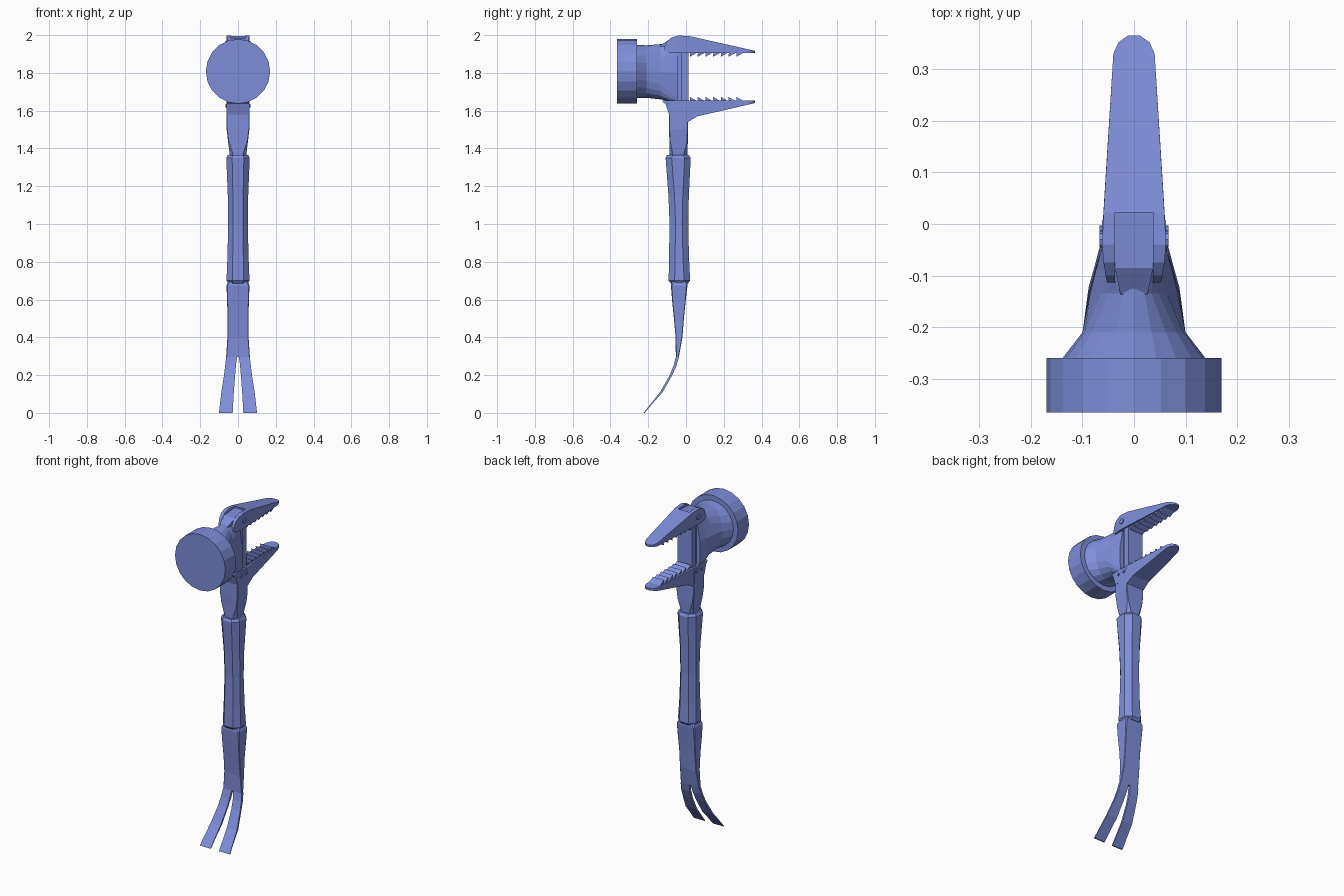
import bpy, bmesh
from math import cos, sin, pi

if "Cube" in bpy.data.objects:
    bpy.data.objects.remove(bpy.data.objects["Cube"])

steel = bpy.data.materials.new("blue_steel")
steel.diffuse_color = (.21, .27, .70, 1)
steel.use_nodes = True
steel.node_tree.nodes["Principled BSDF"].inputs["Base Color"].default_value = steel.diffuse_color


def loft(name, groups):
    """Each group is a list of rings with equal point counts, skinned and capped."""
    bm = bmesh.new()
    for rings in groups:
        vs = [[bm.verts.new(p) for p in r] for r in rings]
        for a, b in zip(vs, vs[1:]):
            for i in range(len(a)):
                j = (i + 1) % len(a)
                bm.faces.new((a[i], a[j], b[j], b[i]))
        bm.faces.new(vs[0])
        bm.faces.new(vs[-1])
    bmesh.ops.recalc_face_normals(bm, faces=bm.faces)
    me = bpy.data.meshes.new(name)
    bm.to_mesh(me)
    bm.free()
    me.materials.append(steel)
    ob = bpy.data.objects.new(name, me)
    bpy.context.collection.objects.link(ob)
    return ob


def yrect(y, zt, zb, x0, x1):
    return [(x0, y, zb), (x1, y, zb), (x1, y, zt), (x0, y, zt)]


def zrect(z, y0, y1, x0, x1):
    return [(x0, y0, z), (x1, y0, z), (x1, y1, z), (x0, y1, z)]


def chamfer(z, hx, y0, y1, c, d=None):
    d = d or c
    return [(-hx + c, y0, z), (hx - c, y0, z), (hx, y0 + d, z), (hx, y1 - d, z),
            (hx - c, y1, z), (-hx + c, y1, z), (-hx, y1 - d, z), (-hx, y0 + d, z)]


def oval(y, rx, zb, zt, p, taper=0, n=20):
    """Superellipse ring; taper narrows its upper half."""
    def s(v):
        return (1 if v > 0 else -1) * abs(v) ** (2 / p) if abs(v) > 1e-6 else 0
    ring = []
    for i in range(n):
        a = 2 * pi * i / n
        h = s(sin(a))
        ring.append((rx * s(cos(a)) * (1 - taper * max(0, h)), y, (zb + zt) / 2 + (zt - zb) / 2 * h))
    return ring


def flip(rings):
    return [[(-x, y, z) for x, y, z in r] for r in rings]


# Hammer face and the neck that narrows into the slide column
loft("hammer_face", [[oval(y, .17, 1.637, 1.979, 2) for y in (-.365, -.26)]])
loft("hammer_neck", [[oval(-.262, .14, 1.668, 1.948, 2), oval(-.21, .10, 1.668, 1.946, 2.2),
                      oval(-.135, .085, 1.66, 1.952, 3, .5), oval(-.09, .074, 1.65, 1.955, 6, .5),
                      oval(-.045, .062, 1.648, 1.955, 12, .42)]])
loft("neck_ridge", [[yrect(-.137, 1.945, 1.905, -.026, .026),
                     yrect(-.085, 1.978, 1.905, -.037, .037), yrect(.022, 1.985, 1.905, -.037, .037)]])

# Grooved column between the jaws
loft("slide_column", [[zrect(z, -.06, -.02, -.038, .038) for z in (1.62, 1.93)],
                      [zrect(z, -.026, .012, -.05, .05) for z in (1.62, 1.93)]])

# Upper jaw with two cheeks straddling the ridge
cheek = [yrect(y, zt, zb, .037, w) for y, zt, zb, w in (
    (-.113, 1.94, 1.915, .052), (-.10, 1.968, 1.905, .055), (-.075, 1.988, 1.905, .059),
    (-.04, 1.998, 1.905, .062), (.022, 1.994, 1.905, .059))]
tip = ((.33, .040), (.352, .030), (.365, .012))
loft("upper_jaw", [cheek, flip(cheek),
                   [yrect(.022, 1.994, 1.905, -.059, .059)] +
                   [yrect(y, 1.994 - .225 * (y - .022), 1.905, -w, w) for y, w in tip]])

# Lower jaw
loft("lower_jaw", [[yrect(y, 1.653, zb, -w, w) for y, zb, w in (
    (-.125, 1.648, .058), (-.108, 1.635, .061), (-.09, 1.58, .062), (.01, 1.54, .060), (.06, 1.57, .057))] +
    [yrect(y, 1.653, 1.57 + .23 * (y - .06), -w, w) for y, w in tip]])


# Saw teeth on the gripping faces
def teeth(name, z, sign):
    groups = []
    for k in range(7):
        y = .022 + k * .041
        w = .046 - .035 * y
        prof = [(y, z - sign * .004), (y - .002, z + sign * .02), (y + .04, z - sign * .004)]
        groups.append([[(x, a, b) for a, b in prof] for x in (-w, w)])
    loft(name, groups)


teeth("upper_teeth", 1.905, -1)
teeth("lower_teeth", 1.653, 1)

# Pivot pins on both sides
pins = []
for y, z, r in ((-.03, 1.952, .016), (-.06, 1.625, .009), (-.012, 1.625, .009)):
    pin = [[(x, y + r * cos(i * pi / 4), z + r * sin(i * pi / 4)) for i in range(8)] for x in (.05, .067)]
    pins += [pin, flip(pin)]
loft("pins", pins)

# Upper shank, narrowing to an octagon
loft("shank", [[chamfer(1.64, .062, -.10, .01, .003), chamfer(1.58, .061, -.09, .01, .003),
                chamfer(1.50, .060, -.09, .01, .003), chamfer(1.44, .053, -.088, .01, .004),
                chamfer(1.35, .042, -.088, .006, .022)]])

# Octagonal waisted grip with bevelled ends
loft("grip", [[chamfer(z, hx, y0, y1, hx * .5, .032) for z, hx, y0, y1 in (
    (.685, .05, -.08, .01), (.70, .061, -.092, .022), (.82, .056, -.090, .016), (1.0, .052, -.087, .012),
    (1.15, .054, -.093, .015), (1.35, .062, -.108, .025), (1.365, .054, -.10, .016))]])

# Pry bar and its two curved prongs
loft("pry_bar", [[chamfer(.70, .050, -.075, .005, .012), chamfer(.675, .061, -.080, .008, .006)] +
                 [chamfer(z, hx, y0, y1, .003) for z, hx, y0, y1 in (
                     (.60, .058, -.074, -.001), (.50, .055, -.064, -.011),
                     (.40, .056, -.055, -.019), (.295, .063, -.054, -.038))]])
prong = [zrect(z, y0, y1, xi, xo) for z, y0, y1, xi, xo in (
    (.295, -.054, -.038, .005, .063), (.25, -.066, -.050, .011, .068), (.20, -.086, -.073, .015, .074),
    (.11, -.137, -.123, .022, .088), (.06, -.177, -.168, .025, .094), (.0, -.225, -.219, .028, .101))]
loft("claw_prongs", [prong, flip(prong)])
